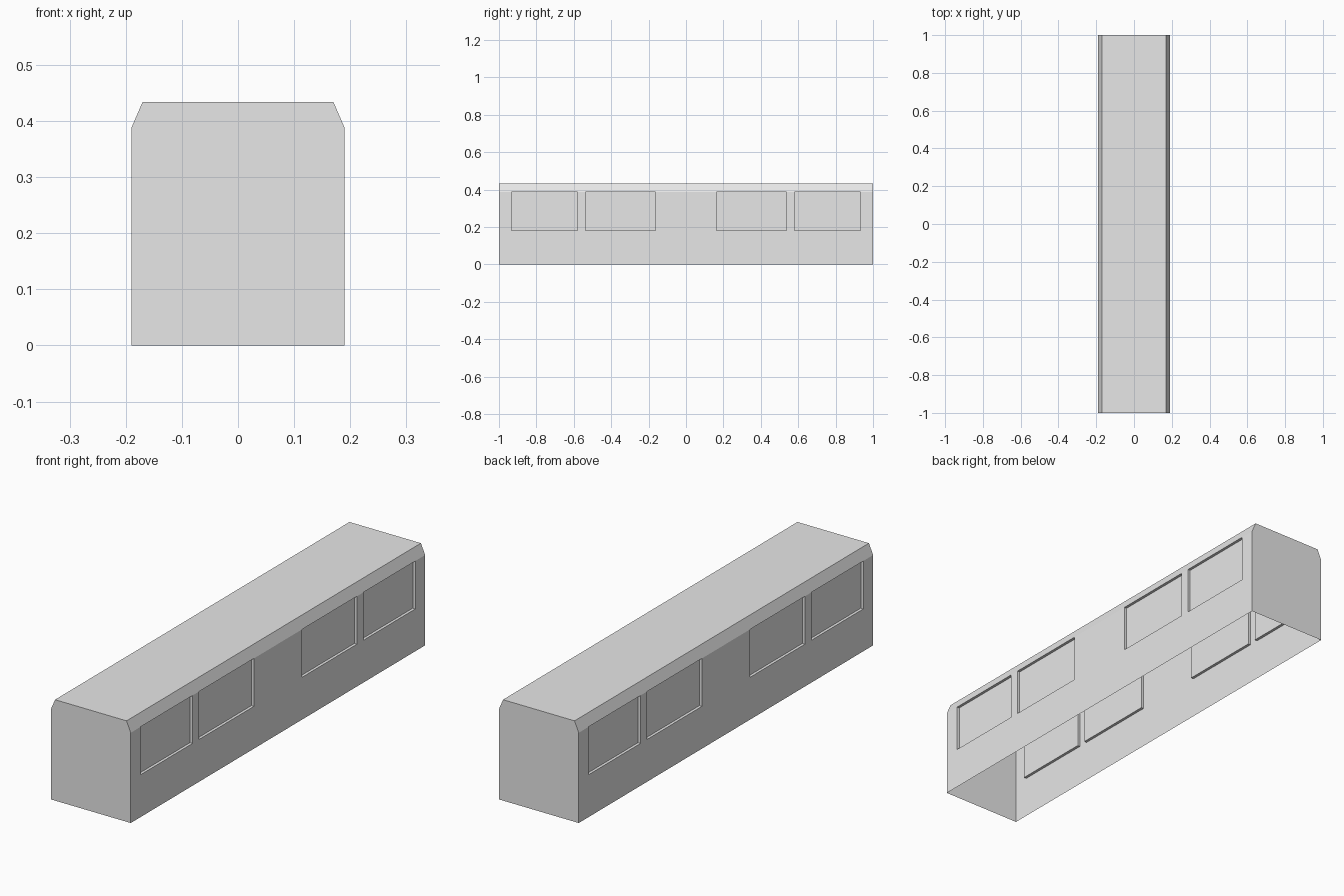
import bpy
import bmesh

cube = bpy.data.objects.get("Cube")
if cube:
    bpy.data.objects.remove(cube, do_unlink=True)

# Plain grey paint
grey = bpy.data.materials.new("plain_grey")
grey.use_nodes = True
colour = (0.8, 0.8, 0.8, 1.0)
grey.diffuse_color = colour
grey.node_tree.nodes["Principled BSDF"].inputs["Base Color"].default_value = colour

# Cross-section: left half mirrored to the right, open underneath
SILL, EAVE, ROOF = 0.182, 0.388, 0.434
half = [(0.19, 0.0), (0.19, SILL), (0.19, EAVE), (0.17, ROOF)]
profile = [(-x, z) for x, z in half] + half[::-1]

# Stations along the length: ends and window edges, mirrored front to back
edges = [0.163, 0.537, 0.58, 0.933, 1.0]
stations = [-y for y in reversed(edges)] + edges
WINDOW_BAYS = {1, 3, 5, 7}
RECESS = 0.012

bm = bmesh.new()
rings = [[bm.verts.new((x, y, z)) for x, z in profile] for y in stations]
windows = []
last = len(profile) - 2

# Sides, sloped eaves and roof
for j, (a, b) in enumerate(zip(rings, rings[1:])):
    for i in range(last + 1):
        face = bm.faces.new((a[i], a[i + 1], b[i + 1], b[i]))
        if i in (1, last - 1) and j in WINDOW_BAYS and j != 4:
            windows.append(face)

# End walls
bm.faces.new(rings[0][::-1])
bm.faces.new(rings[-1])
bm.normal_update()

# Recessed windows
bmesh.ops.inset_individual(bm, faces=windows, thickness=0.0, depth=-RECESS)

mesh = bpy.data.meshes.new("carriage_body")
bm.to_mesh(mesh)
bm.free()
mesh.materials.append(grey)
body = bpy.data.objects.new("carriage_body", mesh)
bpy.context.collection.objects.link(body)
